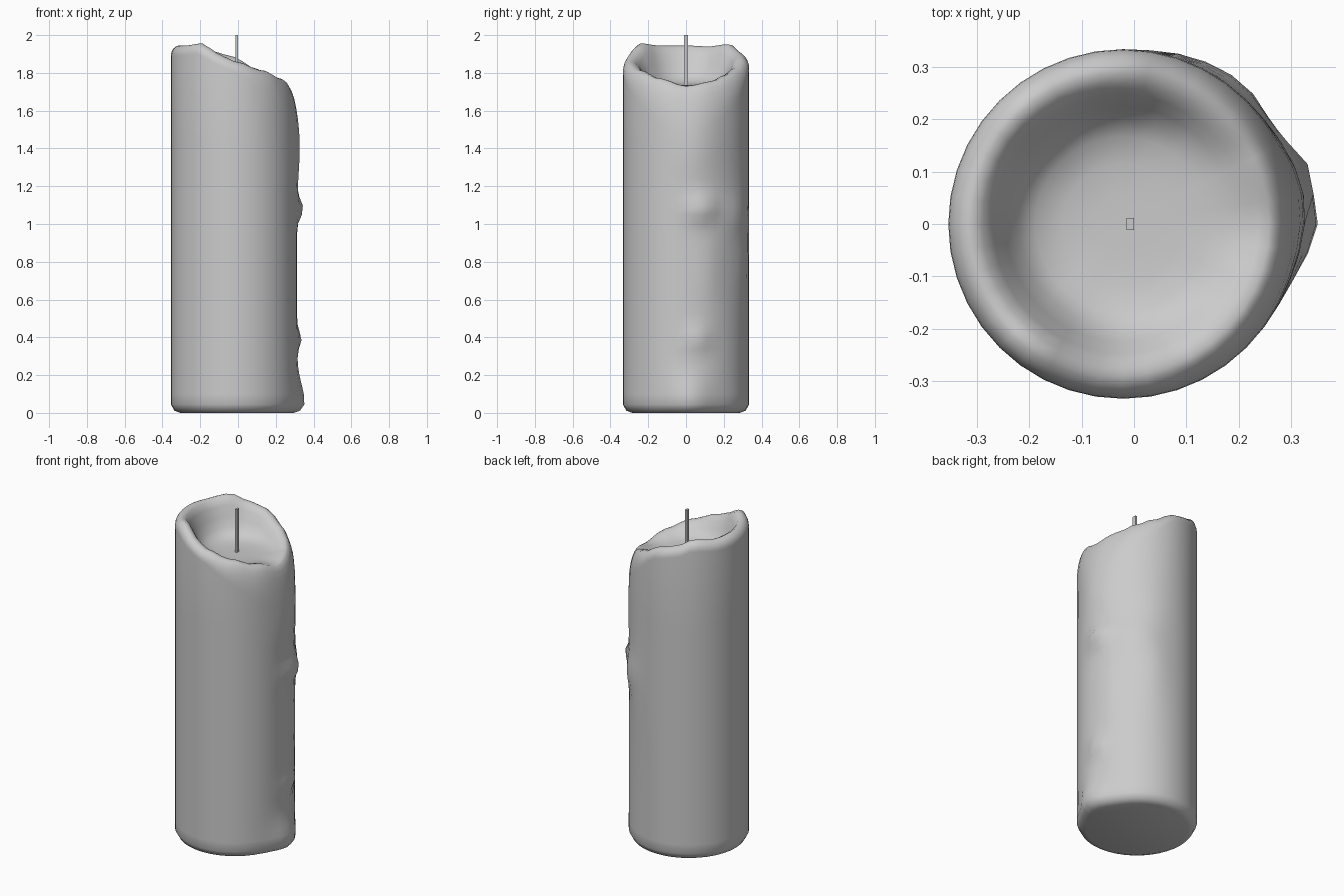
import bpy, bmesh, math
from math import sin, cos, pi, exp, radians

if "Cube" in bpy.data.objects:
    bpy.data.objects.remove(bpy.data.objects["Cube"])

N = 40            # sides
CX, R = -0.021, 0.334
FLOOR = 1.735

# Melted rim height by angle in degrees (0 = +x, 90 = back)
RIM = [(0, 1.73), (30, 1.755), (50, 1.79), (70, 1.83), (90, 1.885), (110, 1.91),
       (130, 1.953), (155, 1.94), (180, 1.945), (210, 1.945), (235, 1.957),
       (252, 1.905), (270, 1.862), (300, 1.815), (330, 1.77), (360, 1.73)]
# Wax drips: angle, height, bulge, angular spread, vertical spread
DRIPS = [(8, 1.40, 0.016, 20, 0.18), (14, 1.08, 0.042, 13, 0.065), (48, 1.05, 0.018, 14, 0.10),
         (10, 0.39, 0.028, 10, 0.06), (3, 0.06, 0.040, 17, 0.13), (66, 0.95, 0.010, 12, 0.3),
         (20, 0.75, 0.008, 9, 0.2)]


def rim_height(deg):
    for (a, za), (b, zb) in zip(RIM, RIM[1:]):
        if a <= deg <= b:
            t = (deg - a) / (b - a)
            return za + (zb - za) * t * t * (3 - 2 * t)


def bulge(deg, z):
    total = 0
    for a, h, amp, sa, sz in DRIPS:
        d = (deg - a + 180) % 360 - 180
        total += amp * exp(-(d / sa) ** 2 - ((z - h) / sz) ** 2)
    return total


def column(deg):
    """Profile of (radius, z) from the base, over the rim, to the bowl."""
    rim = rim_height(deg)
    side = max(0, cos(radians(deg)))
    drop = 0.055 + 0.19 * side ** 1.5
    inset = 0.045 + 0.01 * side
    pts = [(R - 0.05, 0), (R - 0.018, 0.012), (R, 0.045)]
    pts += [(R, 0.1 + i * 0.0475) for i in range(29)]
    for i in range(7):
        p = i / 6 * pi / 2
        pts.append((R - inset * (1 - cos(p)), rim - drop * (1 - sin(p))))
    pts = [(r + bulge(deg, z), z) for r, z in pts]
    lip = R - inset
    for f, s in [(0.93, 0.95), (0.86, 0.78), (0.78, 0.5), (0.69, 0.24),
                 (0.58, 0.09), (0.4, 0.02), (0.2, 0)]:
        pts.append((lip * f, FLOOR + (rim - FLOOR) * s))
    return pts


# Candle body with hollow top
bm = bmesh.new()
cols = []
for k in range(N):
    a = 2 * pi * k / N
    cols.append([bm.verts.new((CX + r * cos(a), r * sin(a), z))
                 for r, z in column(360 * k / N)])
for k in range(N):
    c, d = cols[k], cols[(k + 1) % N]
    for i in range(len(c) - 1):
        bm.faces.new((c[i], d[i], d[i + 1], c[i + 1]))
bm.faces.new([c[0] for c in reversed(cols)])
centre = bm.verts.new((CX, 0, FLOOR))
for k in range(N):
    bm.faces.new((cols[k][-1], cols[(k + 1) % N][-1], centre))
mesh = bpy.data.meshes.new("candle_body")
bm.to_mesh(mesh)
bm.free()
body = bpy.data.objects.new("candle_body", mesh)
bpy.context.collection.objects.link(body)
bpy.context.view_layer.objects.active = body
body.select_set(True)
bpy.ops.object.shade_smooth_by_angle(angle=radians(50))

# Wick
bpy.ops.mesh.primitive_cube_add(size=1, location=(-0.007, 0, 1.868))
wick = bpy.context.object
wick.name = "wick"
wick.scale = (0.014, 0.022, 0.264)
